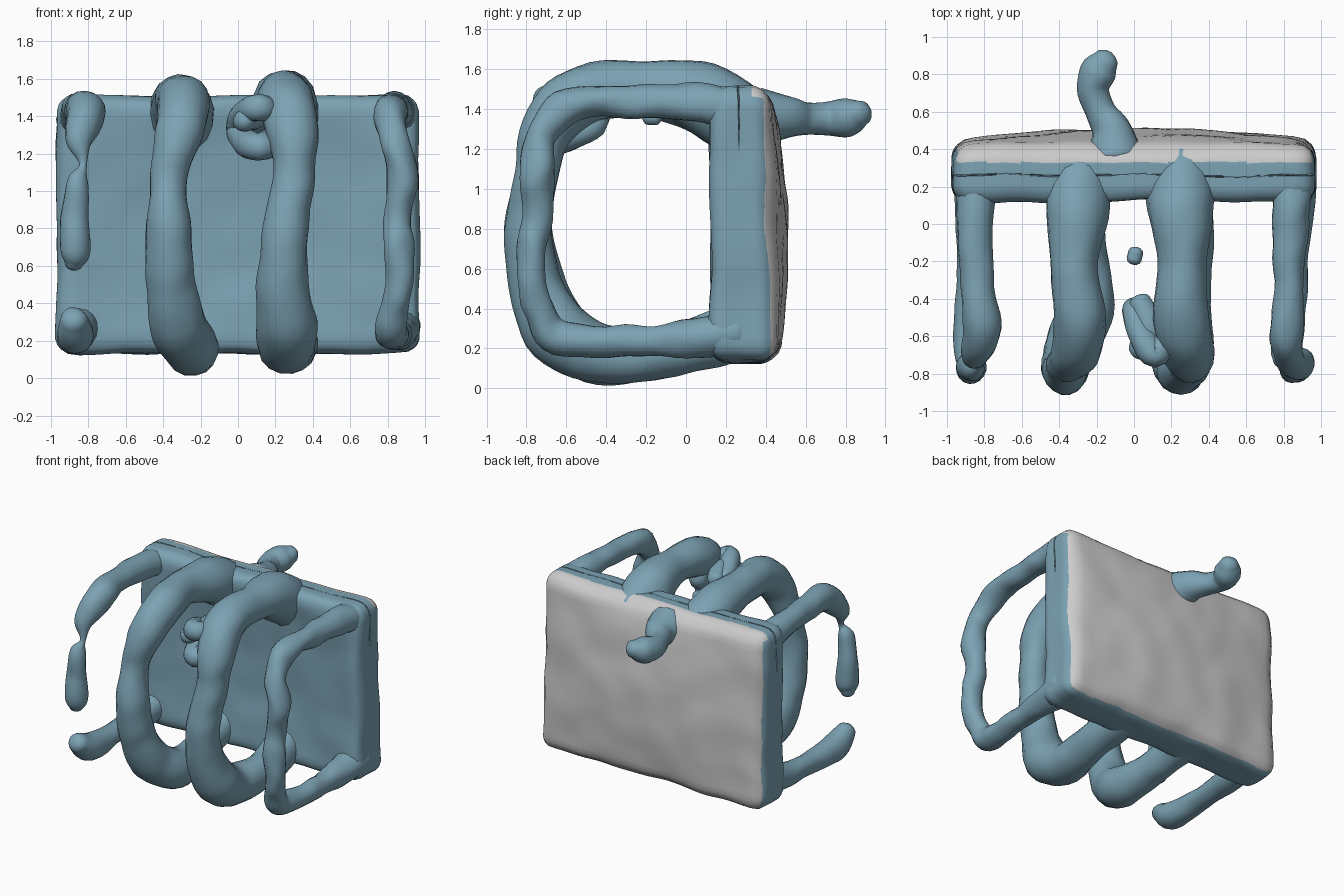
import bpy, bmesh, math
from mathutils import Vector, noise

if "Cube" in bpy.data.objects:
    bpy.data.objects.remove(bpy.data.objects["Cube"])

blue = bpy.data.materials.new("blue")
blue.diffuse_color = (0.2, 0.36, 0.45, 1)
blue.use_nodes = True
blue.node_tree.nodes["Principled BSDF"].inputs["Base Color"].default_value = blue.diffuse_color
grey = bpy.data.materials.new("grey")
grey.diffuse_color = (0.75, 0.74, 0.73, 1)
grey.use_nodes = True
grey.node_tree.nodes["Principled BSDF"].inputs["Base Color"].default_value = grey.diffuse_color


def finish(name, bm):
    mesh = bpy.data.meshes.new(name)
    bm.to_mesh(mesh)
    bm.free()
    ob = bpy.data.objects.new(name, mesh)
    bpy.context.collection.objects.link(ob)
    for m in (blue, grey):
        mesh.materials.append(m)
    for p in mesh.polygons:
        p.use_smooth = True
    return ob


def tube(name, pts, closed=False, wobble=0.012):
    """Smooth lumpy tube through (x, y, z, radius) points, with rounded ends."""
    n, sides, steps = len(pts), 16, 6
    P = [Vector(p) for p in pts]
    get = lambda i: P[i % n] if closed else P[max(0, min(n - 1, i))]
    path = []
    for i in range(n if closed else n - 1):
        a, b, c, d = (get(i + k) for k in (-1, 0, 1, 2))
        for s in range(steps):
            t = s / steps
            path.append(0.5 * (2 * b + (c - a) * t + (2 * a - 5 * b + 4 * c - d) * t * t
                               + (3 * b - a - 3 * c + d) * t ** 3))
    if not closed:
        path.append(P[-1])
        # hemispherical ends
        for end in (0, -1):
            tip = path[end]
            out = (tip - path[1 if end == 0 else -2]).xyz.normalized()
            caps = []
            for ang in (30, 60, 85):
                a = math.radians(ang)
                q = tip.xyz + out * tip.w * math.sin(a) * 0.7
                caps.append(Vector((*q, tip.w * math.cos(a))))
            path = caps[::-1] + path if end == 0 else path + caps
    bm, rings, m = bmesh.new(), [], len(path)
    side = None
    for i, q in enumerate(path):
        nxt = path[(i + 1) % m] if closed else path[min(i + 1, m - 1)]
        prv = path[i - 1] if closed else path[max(i - 1, 0)]
        t = (nxt - prv).xyz.normalized()
        if side is None:
            side = t.orthogonal()
        side = (side - t * side.dot(t)).normalized()
        up = t.cross(side)
        ring = []
        for k in range(sides):
            a = 2 * math.pi * k / sides
            co = q.xyz + (side * math.cos(a) + up * math.sin(a)) * q.w
            co += noise.noise_vector(co * 6) * min(wobble, q.w * 0.3)
            ring.append(bm.verts.new(co))
        rings.append(ring)
    for i in range(m if closed else m - 1):
        a, b = rings[i], rings[(i + 1) % m]
        for k in range(sides):
            j = (k + 1) % sides
            bm.faces.new((a[k], a[j], b[j], b[k]))
    if not closed:
        bm.faces.new(rings[0][::-1])
        bm.faces.new(rings[-1])
    bmesh.ops.recalc_face_normals(bm, faces=bm.faces)
    return finish(name, bm)


# body slab: rounded box, bulging at the back and slightly hollow at the front
bm = bmesh.new()
bmesh.ops.create_cube(bm, size=2)
bmesh.ops.subdivide_edges(bm, edges=bm.edges[:], cuts=31, use_grid_fill=True)
half, r = Vector((0.97, 0.165, 0.69)), 0.1
for v in bm.verts:
    u, w = v.co.x, v.co.z
    front = v.co.y < 0
    p = Vector([v.co[i] * half[i] for i in range(3)])
    core = Vector([max(-half[i] + r, min(half[i] - r, p[i])) for i in range(3)])
    if (p - core).length > 1e-6:
        p = core + (p - core).normalized() * r
    swell = max(0, 1 - u * u) * max(0, 1 - w * w)
    p.y += 0.275 + (0.06 if front else 0.07) * swell - 0.02 * w * (0 if front else 1)
    p.z += 0.82
    v.co = p + noise.noise_vector(p * 4) * 0.015
bm.normal_update()
for f in bm.faces:
    c = f.calc_center_median()
    f.material_index = int(f.normal.y > 0.6 or (f.normal.z > 0.4 and c.y > 0.33))
finish("body_slab", bm)

# middle hoops
tube("middle_hoop_left", [
    (-0.29, 0.3, 1.32, .17), (-0.30, 0.08, 1.44, .17), (-0.32, -0.2, 1.49, .13),
    (-0.29, -0.5, 1.47, .14), (-0.31, -0.68, 1.33, .13), (-0.37, -0.75, 1.08, .10),
    (-0.37, -0.79, 0.78, .12), (-0.36, -0.73, 0.5, .135), (-0.32, -0.62, 0.28, .15),
    (-0.25, -0.42, 0.16, .145), (-0.27, -0.12, 0.18, .12), (-0.29, 0.12, 0.24, .13),
    (-0.29, 0.3, 0.3, .15)])
tube("middle_hoop_right", [
    (0.26, 0.3, 1.32, .18), (0.25, 0.08, 1.46, .18), (0.26, -0.2, 1.51, .13),
    (0.25, -0.5, 1.48, .15), (0.29, -0.68, 1.33, .14), (0.30, -0.75, 1.08, .11),
    (0.25, -0.79, 0.78, .12), (0.24, -0.75, 0.5, .14), (0.26, -0.64, 0.28, .165),
    (0.26, -0.42, 0.17, .15), (0.30, -0.12, 0.18, .13), (0.28, 0.12, 0.24, .14),
    (0.28, 0.3, 0.3, .15)])

# outer hoop on the right
tube("outer_hoop_right", [
    (0.85, 0.28, 1.38, .12), (0.84, 0.05, 1.43, .10), (0.83, -0.3, 1.44, .08),
    (0.81, -0.58, 1.42, .09), (0.83, -0.72, 1.28, .08), (0.88, -0.74, 1.1, .085),
    (0.85, -0.75, 0.85, .075), (0.87, -0.77, 0.65, .075), (0.84, -0.74, 0.4, .08),
    (0.82, -0.64, 0.25, .085), (0.85, -0.35, 0.24, .075), (0.86, -0.05, 0.24, .09),
    (0.85, 0.25, 0.28, .12)], wobble=0.02)

# outer hoop on the left, broken into pieces
tube("outer_hoop_left_upper", [
    (-0.85, 0.28, 1.38, .12), (-0.85, 0.05, 1.42, .10), (-0.84, -0.3, 1.44, .09),
    (-0.81, -0.56, 1.42, .10), (-0.85, -0.7, 1.28, .075), (-0.83, -0.75, 1.14, .02),
    (-0.86, -0.77, 1.04, .06), (-0.87, -0.77, 0.85, .075), (-0.87, -0.77, 0.68, .08),
    (-0.88, -0.76, 0.61, .05)])
tube("outer_hoop_left_lower", [
    (-0.85, 0.25, 0.28, .12), (-0.86, -0.05, 0.24, .09), (-0.87, -0.35, 0.23, .08),
    (-0.87, -0.6, 0.23, .10), (-0.88, -0.74, 0.31, .07)])

# small loop and loose bead beside the right middle hoop
tube("small_loop", [(0.11 + 0.105 * math.cos(a), -0.58 + 0.12 * math.cos(a * 2), 1.34 + 0.105 * math.sin(a), .07)
                    for a in [i * math.pi / 4 for i in range(8)]], closed=True)
tube("loop_lump", [(0.03, -0.42, 1.38, .06), (0.08, -0.55, 1.4, .075), (0.03, -0.68, 1.37, .06)])
tube("loose_bead", [(0.0, -0.19, 1.36, .04), (0.01, -0.15, 1.36, .04)], wobble=0)

# back peg
tube("back_peg", [
    (-0.10, 0.38, 1.36, .15), (-0.12, 0.5, 1.36, .11), (-0.18, 0.6, 1.35, .085),
    (-0.22, 0.72, 1.35, .085), (-0.19, 0.82, 1.36, .095), (-0.15, 0.88, 1.38, .07)])
